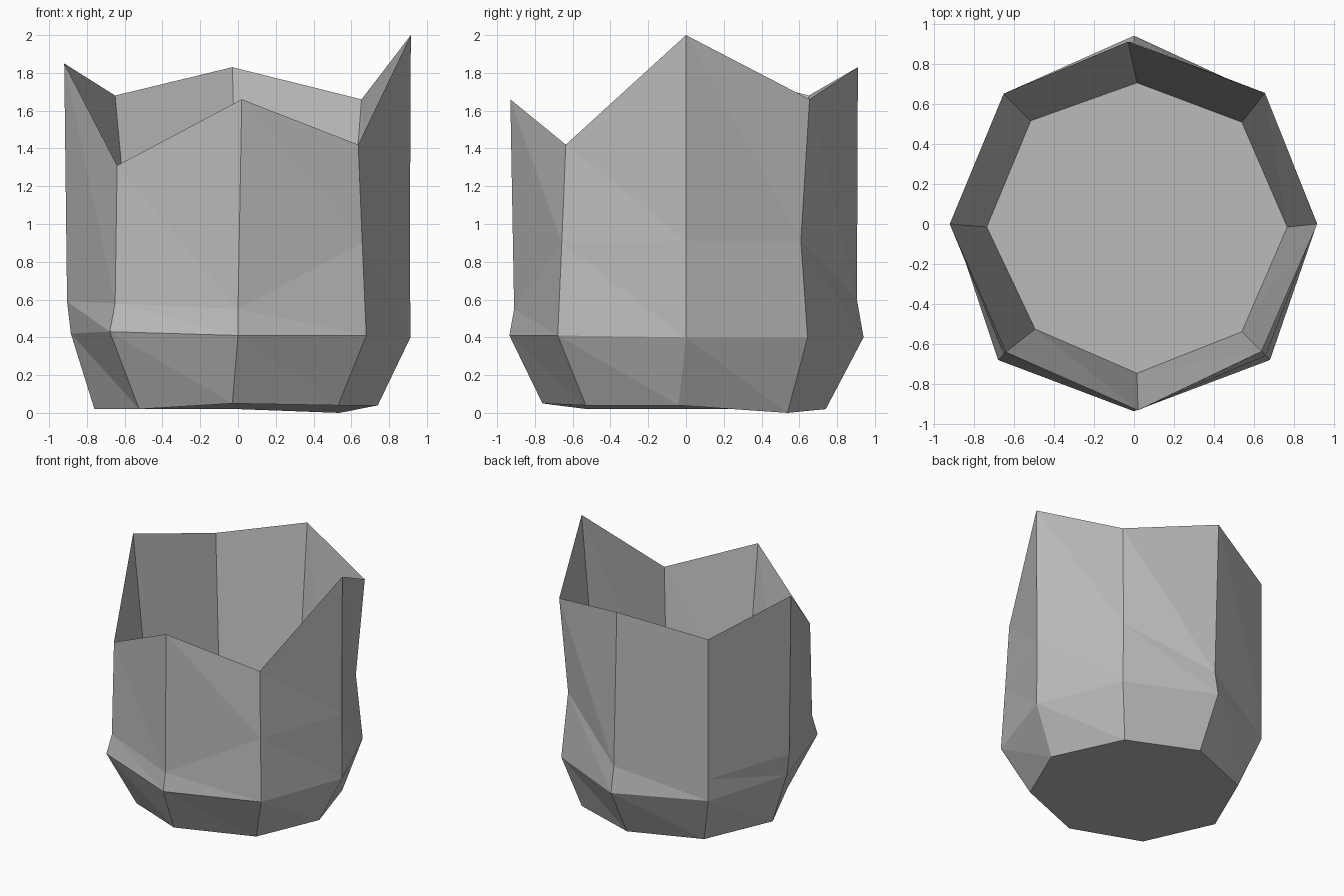
import bpy
import bmesh
from math import cos, sin, radians

cube = bpy.data.objects.get("Cube")
if cube:
    bpy.data.objects.remove(cube, do_unlink=True)

SIDES = 8


def ring(bm, radii, heights, shift=(0.0, 0.0)):
    """One eight-sided loop, starting at the front and turning towards +x."""
    loop = []
    for i, (radius, height) in enumerate(zip(radii, heights)):
        angle = radians(360 / SIDES * i - 90)
        x = radius * cos(angle) + shift[0]
        y = radius * sin(angle) + shift[1]
        loop.append(bm.verts.new((x, y, height)))
    return loop


def bridge(bm, lower, upper):
    """Join two loops with pairs of triangles."""
    for i in range(SIDES):
        j = (i + 1) % SIDES
        bm.faces.new((lower[i], lower[j], upper[i]))
        bm.faces.new((lower[j], upper[j], upper[i]))


# Grey stone material
stone = bpy.data.materials.new("grey_stone")
stone.use_nodes = True
grey = (0.5, 0.5, 0.5, 1.0)
stone.diffuse_color = grey
for node in stone.node_tree.nodes:
    if node.type == "BSDF_PRINCIPLED":
        node.inputs["Base Color"].default_value = grey

bm = bmesh.new()

# Outer wall: base, widest belt, uneven waist and jagged rim
base = ring(bm, (.76, .75, .74, .76, .74, .75, .76, .74),
            (.05, .04, .04, 0, .02, .02, .02, .02))
belt = ring(bm, (.935, .96, .913, .91, .94, .92, .885, .96),
            (.41, .41, .4, .4, .4, .4, .42, .43))
waist = ring(bm, (.91, .93, .91, .86, .905, .92, .905, .92),
             (.55, .9, .91, .91, .6, .57, .59, .58))
rim = ring(bm, (.93, .9, .915, .925, .91, .92, .92, .905),
           (1.66, 1.42, 2, 1.66, 1.83, 1.68, 1.85, 1.31))

# Small sideways wobble of the front and back corners
rim[0].co.x += .02
rim[4].co.x -= .03
base[0].co.x -= .03
base[2].co.y -= .04

bridge(bm, base, belt)
bridge(bm, belt, waist)
bridge(bm, waist, rim)
bm.faces.new(base[::-1])

# Hollow: straight inner wall down to a flat floor
floor = ring(bm, (.73, .74, .75, .74, .72, .75, .75, .72),
             [.2] * SIDES, (.015, -.015))
bridge(bm, rim, floor)
bm.faces.new(floor)

bmesh.ops.recalc_face_normals(bm, faces=bm.faces)

mesh = bpy.data.meshes.new("hollow_stump")
bm.to_mesh(mesh)
bm.free()
mesh.materials.append(stone)
stump = bpy.data.objects.new("hollow_stump", mesh)
bpy.context.collection.objects.link(stump)
